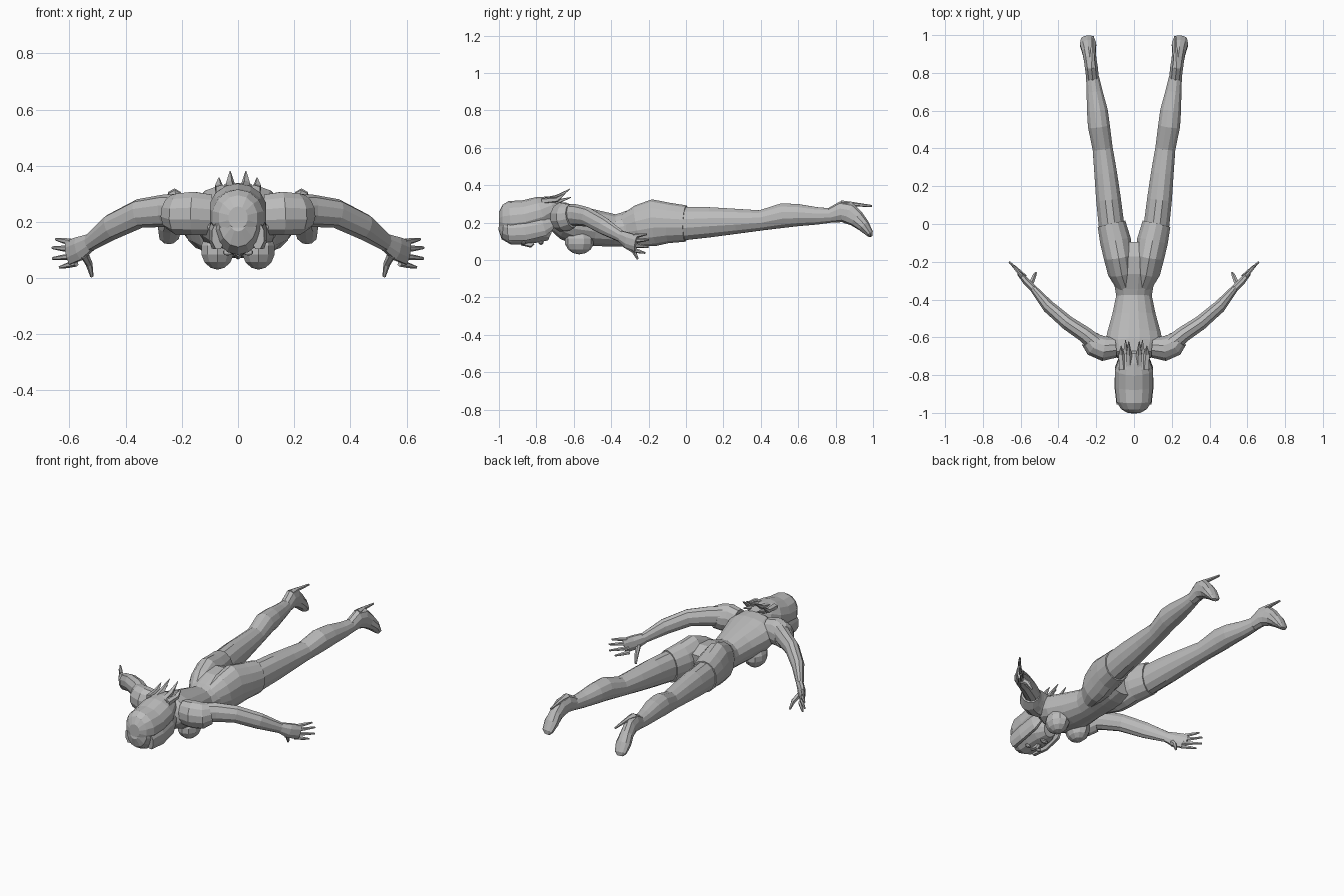
import bpy, bmesh, math
from mathutils import Vector

grey = bpy.data.materials.new("plain_grey")
grey.diffuse_color = (0.5, 0.5, 0.5, 1)


def finish(name, bm, mirror):
    bmesh.ops.recalc_face_normals(bm, faces=bm.faces)
    me = bpy.data.meshes.new(name)
    bm.to_mesh(me)
    bm.free()
    me.materials.append(grey)
    ob = bpy.data.objects.new(name, me)
    bpy.context.collection.objects.link(ob)
    if mirror:
        ob.modifiers.new("mirror", 'MIRROR')
    return ob


def loft(name, rings, sides=12, mirror=False):
    """Skin oval rings (x, y, z, half width, half height) across a path."""
    bm = bmesh.new()
    pts = [Vector(r[:3]) for r in rings]
    loops = []
    for i, r in enumerate(rings):
        t = (pts[min(i + 1, len(pts) - 1)] - pts[max(i - 1, 0)]).normalized()
        side = t.cross(Vector((0, 0, 1)))
        side = side.normalized() if side.length > 0.01 else Vector((1, 0, 0))
        up = side.cross(t)
        loop = []
        for k in range(sides):
            a = 2 * math.pi * (k + 0.5) / sides
            loop.append(bm.verts.new(pts[i] + side * r[3] * math.cos(a) + up * r[4] * math.sin(a)))
        loops.append(loop)
    for a, b in zip(loops, loops[1:]):
        for k in range(sides):
            n = (k + 1) % sides
            bm.faces.new((a[k], a[n], b[n], b[k]))
    bm.faces.new(loops[0])
    bm.faces.new(loops[-1])
    return finish(name, bm, mirror)


def ball(name, centre, size, mirror=False, u=10, v=7):
    bm = bmesh.new()
    bmesh.ops.create_uvsphere(bm, u_segments=u, v_segments=v, radius=1)
    for w in bm.verts:
        w.co = Vector([centre[i] + w.co[i] * size[i] for i in range(3)])
    return finish(name, bm, mirror)


# Trunk from neck to hips
loft("torso", [(0, -.72, .225, .06, .06), (0, -.69, .225, .13, .082), (0, -.64, .205, .155, .1),
               (0, -.58, .185, .145, .105), (0, -.48, .17, .117, .098), (0, -.38, .158, .096, .088),
               (0, -.33, .163, .104, .094), (0, -.25, .178, .135, .108), (0, -.17, .185, .145, .108),
               (0, -.1, .18, .1, .08)], 16)
loft("neck", [(0, -.8, .2, .055, .055), (0, -.66, .22, .065, .065)], 10)
ball("breast", (.073, -.57, .1), (.062, .078, .07), True)

# Hips and short trouser legs
loft("shorts", [(.045, -.33, .163, .05, .08), (.07, -.25, .182, .072, .112), (.083, -.17, .2, .08, .125),
                (.098, -.09, .198, .084, .108), (.119, 0, .195, .077, .097)], 14, True)

# Legs, tapering through calf and ankle into the pointed foot
loft("leg", [(.1, -.08, .2, .07, .09), (.12, 0, .195, .07, .091), (.135, .13, .202, .068, .083),
             (.15, .27, .207, .062, .069), (.166, .4, .212, .055, .056), (.186, .52, .238, .06, .068),
             (.194, .6, .24, .057, .061), (.209, .7, .236, .044, .048), (.22, .78, .238, .035, .039)],
     12, True)
loft("foot", [(.219, .77, .238, .035, .04), (.226, .83, .258, .036, .056), (.232, .87, .25, .035, .058),
              (.238, .91, .222, .037, .046), (.243, .95, .183, .045, .034), (.246, .982, .142, .036, .02),
              (.247, .988, .125, .018, .01)], 10, True)
loft("shoe_heel", [(.226, .83, .295, .026, .024), (.222, .88, .3, .014, .012),
                   (.218, .995, .288, .006, .006)], 6, True)

# Arms
loft("sleeve", [(.1, -.655, .225, .055, .075), (.16, -.66, .23, .068, .08),
                (.21, -.64, .228, .064, .076), (.235, -.61, .235, .052, .064)], 12, True)
loft("arm", [(.18, -.65, .24, .05, .06), (.26, -.585, .24, .044, .058), (.35, -.525, .23, .04, .052),
             (.45, -.44, .182, .035, .048), (.53, -.345, .125, .02, .032)], 10, True)
loft("hand", [(.525, -.35, .128, .02, .032), (.565, -.31, .105, .021, .045),
              (.605, -.265, .09, .013, .046)], 8, True)

# Fingers and thumb
tips = [(.648, -.21, .138), (.661, -.2, .108), (.66, -.202, .07), (.635, -.22, .038)]
for i, tip in enumerate(tips):
    base = (.594 - .006 * i, -.278, .128 - .025 * i)
    mid = [(a + b) / 2 for a, b in zip(base, tip)]
    loft("finger_%d" % (i + 1), [(*base, .011, .012), (*mid, .009, .01), (*tip, .005, .005)], 6, True)
loft("thumb", [(.548, -.325, .085, .014, .02), (.53, -.28, .05, .012, .014),
               (.52, -.258, .005, .006, .006)], 6, True)

# Head and face
loft("head", [(0, -.995, .2, .03, .035), (0, -.975, .195, .068, .085), (0, -.93, .192, .09, .11),
              (0, -.85, .19, .094, .105), (0, -.77, .18, .08, .09), (0, -.715, .155, .045, .055)], 14)
loft("nose", [(0, -.88, .09, .01, .012), (0, -.83, .082, .016, .016), (0, -.815, .092, .012, .01)], 6)
ball("lips", (0, -.775, .093), (.027, .014, .012), u=8, v=5)
ball("eye", (.037, -.868, .092), (.018, .011, .012), True, 8, 5)

# Hair shell with side locks and spiky ends
loft("hair", [(0, -1.0, .215, .035, .04), (0, -.98, .215, .07, .08), (0, -.94, .216, .094, .1),
              (0, -.86, .225, .103, .095), (0, -.77, .25, .102, .092), (0, -.71, .28, .078, .066),
              (0, -.67, .3, .045, .038)], 14)
loft("side_lock", [(.07, -.95, .15, .025, .05), (.085, -.86, .155, .02, .055),
                   (.083, -.76, .175, .018, .05), (.07, -.7, .2, .008, .02)], 8, True)
for i, (x, y, z) in enumerate([(.028, -.62, .38), (.068, -.645, .357), (.045, -.615, .335)]):
    loft("hair_spike_%d" % (i + 1), [(x * .9, -.77, .315, .022, .018), (x, -.69, .335 - .012 * i, .017, .014),
                                     (x, y, z, .002, .002)], 5, True)
